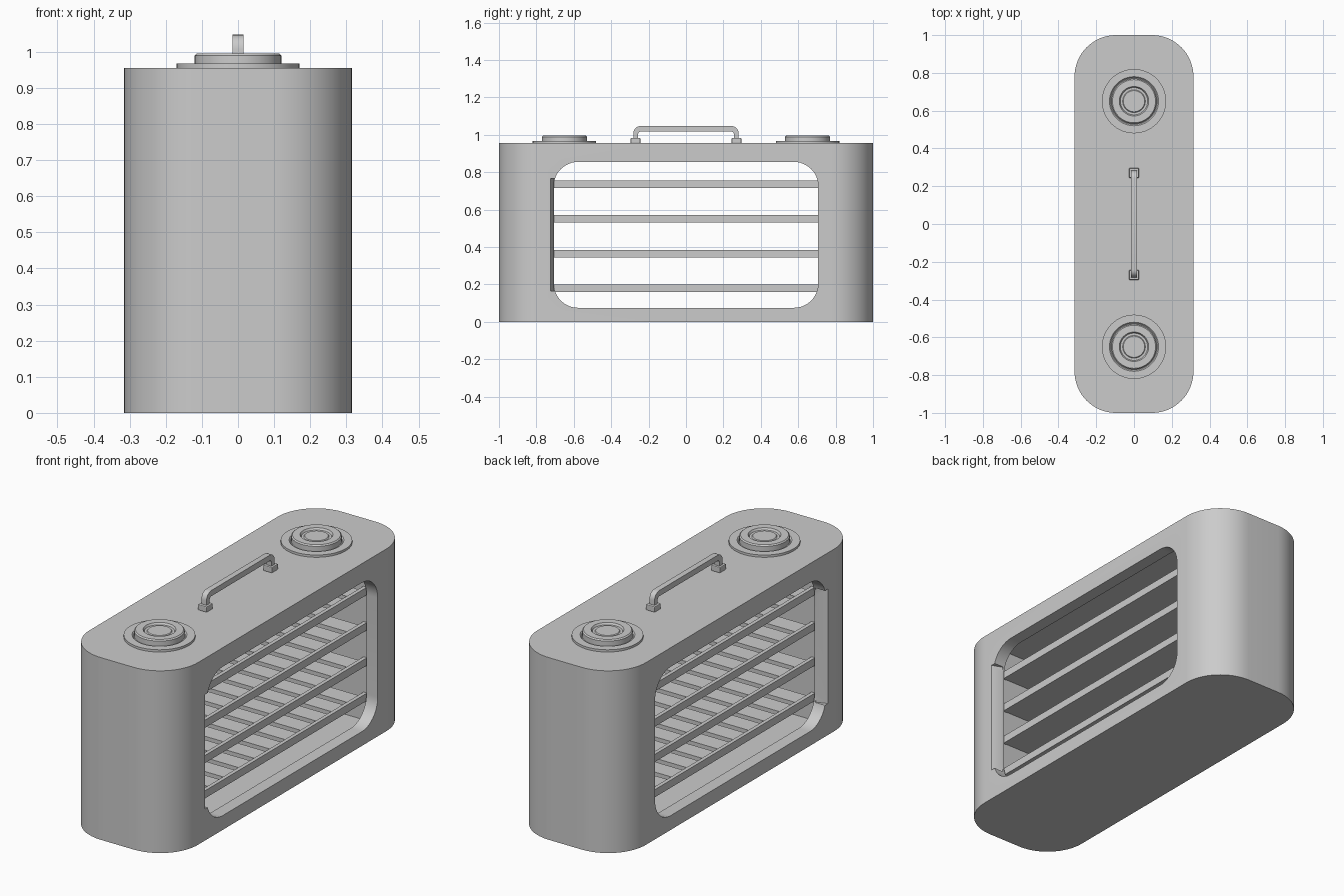
import bpy, bmesh, math
from mathutils import Vector

if "Cube" in bpy.data.objects:
    bpy.data.objects.remove(bpy.data.objects["Cube"])


def rounded_rect(w, h, r, seg=12):
    """Outline of a rounded rectangle, half sizes w and h."""
    pts = []
    for i, (sx, sy) in enumerate(((1, 1), (-1, 1), (-1, -1), (1, -1))):
        for k in range(seg + 1):
            a = math.pi / 2 * (i + k / seg)
            pts.append((sx * (w - r) + r * math.cos(a), sy * (h - r) + r * math.sin(a)))
    return pts


def finish(name, bm):
    bmesh.ops.recalc_face_normals(bm, faces=bm.faces)
    me = bpy.data.meshes.new(name)
    bm.to_mesh(me)
    bm.free()
    ob = bpy.data.objects.new(name, me)
    bpy.context.collection.objects.link(ob)
    return ob


def prism(name, pts, lo, hi, axis='Z'):
    """Extrude an outline along Z (xy points) or X (yz points)."""
    bm = bmesh.new()
    to3 = (lambda p: (p[0], p[1], lo)) if axis == 'Z' else (lambda p: (lo, p[0], p[1]))
    face = bm.faces.new([bm.verts.new(to3(p)) for p in pts])
    ext = bmesh.ops.extrude_face_region(bm, geom=[face])['geom']
    step = Vector((0, 0, hi - lo)) if axis == 'Z' else Vector((hi - lo, 0, 0))
    bmesh.ops.translate(bm, vec=step, verts=[v for v in ext if isinstance(v, bmesh.types.BMVert)])
    return finish(name, bm)


def boxes(name, items):
    """One object from a list of (centre, size) boxes."""
    bm = bmesh.new()
    for c, s in items:
        vs = bmesh.ops.create_cube(bm, size=1)['verts']
        bmesh.ops.scale(bm, vec=s, verts=vs)
        bmesh.ops.translate(bm, vec=c, verts=vs)
    return finish(name, bm)


def lathe(name, profile, loc, steps=64):
    bm = bmesh.new()
    vs = [bm.verts.new((r, 0, z)) for r, z in profile]
    es = [bm.edges.new(p) for p in zip(vs, vs[1:])]
    bmesh.ops.spin(bm, geom=vs + es, axis=(0, 0, 1), cent=(0, 0, 0), angle=math.tau, steps=steps)
    bmesh.ops.remove_doubles(bm, verts=bm.verts, dist=1e-5)
    ob = finish(name, bm)
    ob.location = loc
    return ob


def activate(ob):
    bpy.ops.object.select_all(action='DESELECT')
    ob.select_set(True)
    bpy.context.view_layer.objects.active = ob


def smooth(ob, angle=30):
    activate(ob)
    bpy.ops.object.shade_smooth_by_angle(angle=math.radians(angle))


def cut(ob, cutter):
    activate(ob)
    mod = ob.modifiers.new("cut", 'BOOLEAN')
    mod.operation, mod.solver, mod.object = 'DIFFERENCE', 'EXACT', cutter
    bpy.ops.object.modifier_apply(modifier=mod.name)
    bpy.data.objects.remove(cutter)


# Cabinet body with rounded upright corners
TOP = 0.955
body = prism("cabinet_body", rounded_rect(0.315, 1.0, 0.22, 16), 0, TOP)

# Window through both long sides, opening into a slightly larger chamber
window = [(y, z + 0.465) for y, z in rounded_rect(0.707, 0.39, 0.13)]
cut(body, prism("window_cutter", window, -0.4, 0.4, 'X'))
cut(body, boxes("chamber_cutter", [((0, 0, 0.465), (0.5, 1.45, 0.82))]))

# Narrow chamfer on one upright edge of each window
for s in (-1, 1):
    chamfer = [(s * 0.26, -0.705), (s * 0.32, -0.727), (s * 0.32, -0.69), (s * 0.26, -0.69)]
    cut(body, prism("chamfer_cutter", chamfer, 0.165, 0.765))
smooth(body)

# Four slatted shelves
for i in range(4):
    z = 0.18 + i * 0.185
    parts = [((s * 0.23, 0, z), (0.02, 1.45, 0.04)) for s in (-1, 1)]
    parts.append(((0, 0, z - 0.012), (0.45, 1.45, 0.012)))
    parts += [((0, -0.64 + 0.128 * k, z + 0.005), (0.45, 0.095, 0.022)) for k in range(11)]
    boxes(f"shelf_{i + 1}", parts)

# Two round dials on the top
dial = [(0, 0), (0.17, 0), (0.17, 0.012), (0.13, 0.012), (0.124, 0.006), (0.12, 0.006),
        (0.12, 0.034), (0.114, 0.04), (0.078, 0.04), (0.072, 0.03), (0.06, 0.03),
        (0.056, 0.034), (0, 0.034)]
for name, y in (("front_dial", -0.65), ("back_dial", 0.65)):
    smooth(lathe(name, dial, (0, y, TOP)))

# Carrying handle: bent square bar standing on two feet


def arch(w, top, r, seg=6):
    half = [(w - r + r * math.cos(a), top - r + r * math.sin(a))
            for a in (math.pi / 2 * k / seg for k in range(seg + 1))]
    pts = [(w, TOP + 0.01)] + half
    return pts + [(-y, z) for y, z in reversed(pts)]


smooth(prism("handle_bar", arch(0.282, 1.047, 0.04) + arch(0.256, 1.017, 0.014)[::-1],
             -0.015, 0.015, 'X'))
feet = boxes("handle_feet", [((0, s * 0.27, TOP + 0.014), (0.052, 0.052, 0.03)) for s in (-1, 1)])
bev = feet.modifiers.new("bevel", 'BEVEL')
bev.width, bev.segments = 0.004, 2
